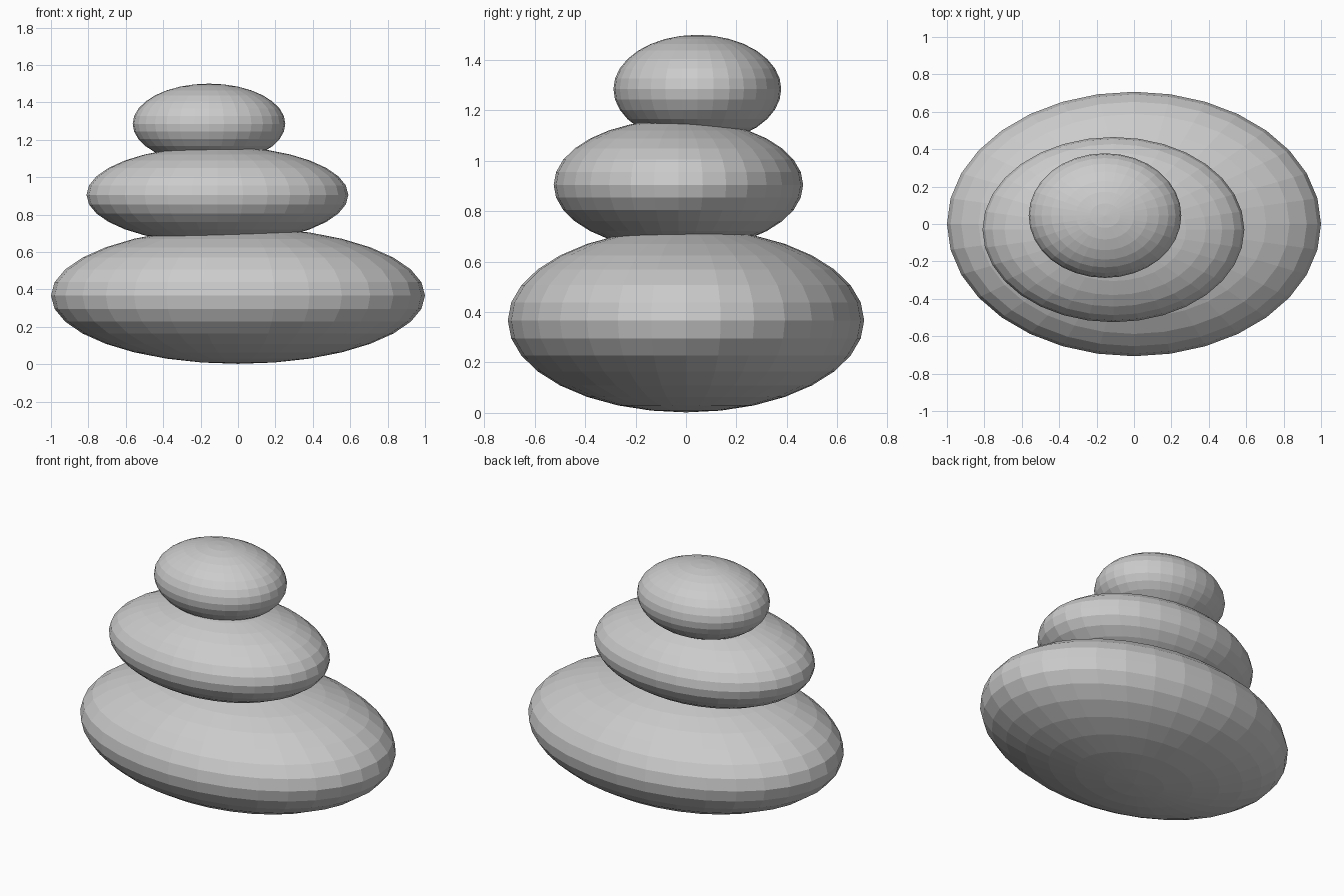
import bpy

if "Cube" in bpy.data.objects:
    bpy.data.objects.remove(bpy.data.objects["Cube"])


def stone(name, centre, radii):
    """Flat-shaded, squashed sphere."""
    bpy.ops.mesh.primitive_uv_sphere_add(segments=32, ring_count=16, radius=1, location=centre)
    ob = bpy.context.object
    ob.name = name
    ob.scale = radii
    bpy.ops.object.transform_apply(location=False, rotation=False, scale=True)
    return ob


# Three stacked pebbles, each sunk slightly into the one below
stone("bottom_stone", (0, 0, 0.367), (1.0, 0.707, 0.365))
stone("middle_stone", (-0.11, -0.03, 0.905), (0.70, 0.495, 0.26))
stone("top_stone", (-0.155, 0.045, 1.285), (0.408, 0.333, 0.215))
